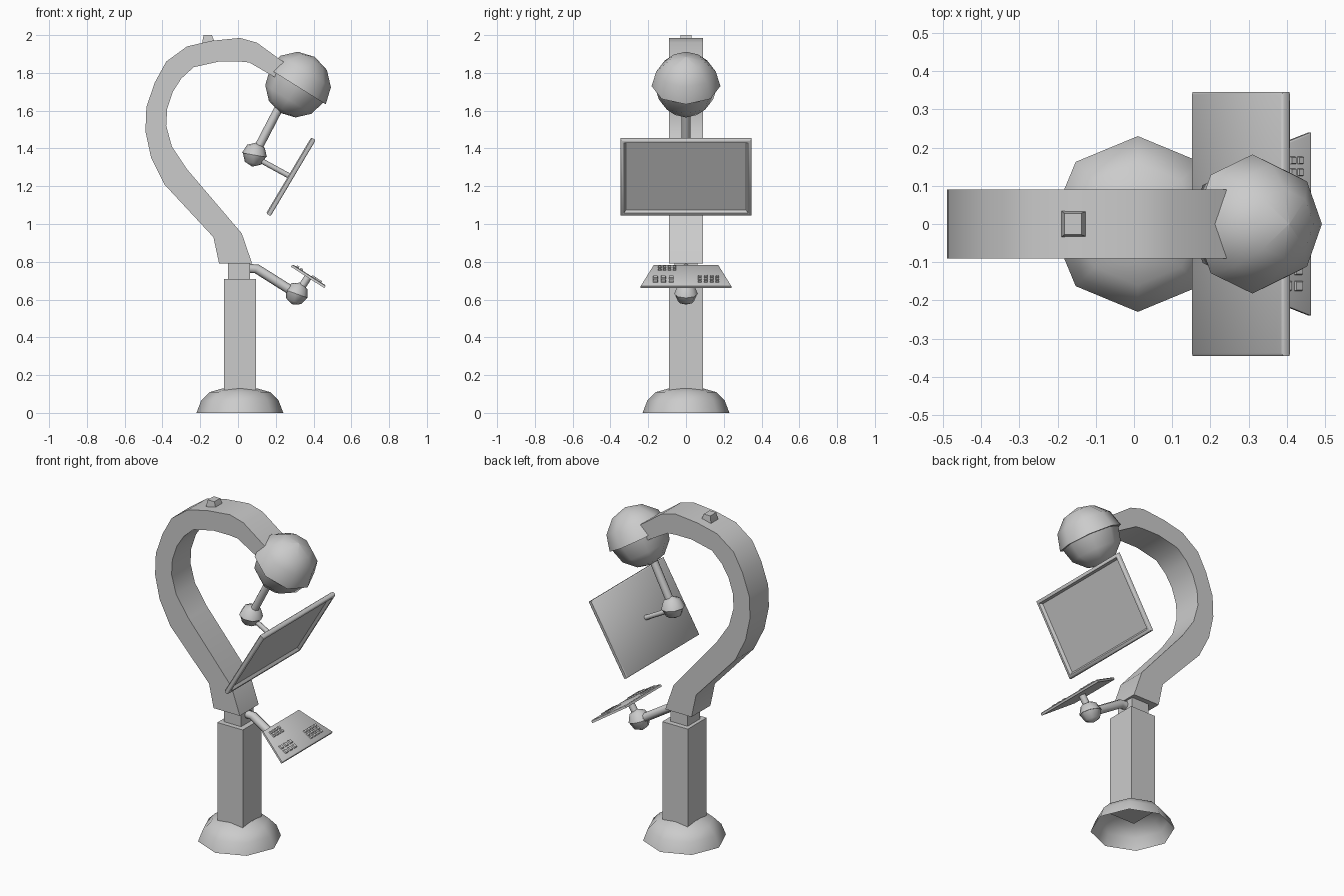
import bpy, bmesh, math
from mathutils import Matrix, Vector

if "Cube" in bpy.data.objects:
    bpy.data.objects.remove(bpy.data.objects["Cube"])


def finish(name, bm, angle=50):
    bmesh.ops.remove_doubles(bm, verts=bm.verts, dist=0.0002)
    bmesh.ops.recalc_face_normals(bm, faces=bm.faces)
    me = bpy.data.meshes.new(name)
    bm.to_mesh(me)
    bm.free()
    ob = bpy.data.objects.new(name, me)
    bpy.context.collection.objects.link(ob)
    bpy.ops.object.select_all(action='DESELECT')
    ob.select_set(True)
    bpy.context.view_layer.objects.active = ob
    bpy.ops.object.shade_smooth_by_angle(angle=math.radians(angle))
    return ob


def loft(bm, rings, caps=True):
    """Skin a list of equal-length rings of points."""
    vs = [[bm.verts.new(p) for p in r] for r in rings]
    n = len(vs[0])
    for a, b in zip(vs, vs[1:]):
        for i in range(n):
            j = (i + 1) % n
            bm.faces.new((a[i], a[j], b[j], b[i]))
    if caps:
        bm.faces.new(vs[0])
        bm.faces.new(vs[-1])


def lathe(name, profile, mat, segs=8, caps=True):
    bm = bmesh.new()
    rings = [[mat @ Vector((r * math.cos(math.tau * i / segs),
                            r * math.sin(math.tau * i / segs), z))
              for i in range(segs)] for r, z in profile]
    loft(bm, rings, caps)
    return finish(name, bm)


def ball(name, x, z, tilt, R, r, steps=3, segs=8):
    """Ball made of a slightly larger tilted upper shell over a lower one."""
    a = [math.pi / 2 * i / steps for i in range(steps + 1)]
    prof = [(max(R * math.sin(t), 0.001), R * math.cos(t)) for t in a]
    prof += [(max(r * math.cos(t), 0.001), -r * math.sin(t)) for t in a]
    mat = Matrix.Translation((x, 0, z)) @ Matrix.Rotation(math.radians(tilt), 4, 'Y')
    return lathe(name, prof, mat, segs)


def rod(name, pts, r, segs=8):
    """Tube along x,z points, bent only in the xz plane."""
    p = [Vector((x, 0, z)) for x, z in pts]
    bm = bmesh.new()
    rings = []
    for i, c in enumerate(p):
        d = (p[min(i + 1, len(p) - 1)] - p[max(i - 1, 0)]).normalized()
        side = Vector((d.z, 0, -d.x))
        rings.append([c + side * r * math.cos(math.tau * k / segs)
                      + Vector((0, r * math.sin(math.tau * k / segs), 0)) for k in range(segs)])
    loft(bm, rings)
    return finish(name, bm)


def rect(hx, hy, z, cx=0.0, cy=0.0):
    return [Vector((cx + sx * hx, cy + sy * hy, z))
            for sx, sy in ((-1, -1), (1, -1), (1, 1), (-1, 1))]


def blocks(name, rings, mat=Matrix()):
    bm = bmesh.new()
    loft(bm, [[mat @ v for v in r] for r in rings])
    return finish(name, bm)


def frame(x, z, u, n):
    """Matrix whose local x is u, local z is n (both in the xz plane)."""
    u, n = Vector((u[0], 0, u[1])).normalized(), Vector((n[0], 0, n[1])).normalized()
    v = n.cross(u)
    m = Matrix((u, v, n)).transposed().to_4x4()
    return Matrix.Translation((x, 0, z)) @ m


# Base, hollow underneath
lathe("base", [(0.23, 0), (0.205, 0.065), (0.16, 0.11), (0.09, 0.13)],
      Matrix.Translation((0.01, 0, 0)), caps=False)
# Column and neck
blocks("column", [rect(0.085, 0.09, 0.11, 0.01), rect(0.085, 0.09, 0.71, 0.01)])
blocks("neck", [rect(0.058, 0.06, 0.70, 0.005), rect(0.058, 0.06, 0.80, 0.005)])

# Curved main arm with rectangular section
outer = [(-.10, .79), (-.13, .93), (-.39, 1.21), (-.46, 1.35), (-.49, 1.49), (-.485, 1.62),
         (-.44, 1.75), (-.38, 1.86), (-.27, 1.94), (-.14, 1.97), (.01, 1.985), (.10, 1.96),
         (.21, 1.88), (.36, 1.78)]
inner = [(.075, .79), (.02, .95), (-.27, 1.29), (-.35, 1.41), (-.38, 1.52), (-.375, 1.61),
         (-.345, 1.70), (-.30, 1.77), (-.235, 1.83), (-.10, 1.86), (.01, 1.86), (.06, 1.855),
         (.155, 1.80), (.29, 1.72)]
blocks("main_arm", [[Vector((o[0], -.09, o[1])), Vector((i[0], -.09, i[1])),
                     Vector((i[0], .09, i[1])), Vector((o[0], .09, o[1]))]
                    for o, i in zip(outer, inner)])
blocks("top_knob", [rect(0.036, 0.036, 1.93, -0.155), rect(0.032, 0.033, 1.965, -0.157),
                    rect(0.022, 0.028, 2.0, -0.16)])

# Head ball, joints and rods
ball("head_ball", 0.31, 1.73, 32, 0.182, 0.166)
rod("screen_upper_rod", [(0.23, 1.64), (0.087, 1.365)], 0.023)
ball("screen_joint", 0.087, 1.365, 10, 0.067, 0.062, 2)
rod("screen_lower_rod", [(0.087, 1.355), (0.275, 1.252)], 0.014)
rod("keyboard_arm", [(0.05, 0.765), (0.10, 0.762), (0.31, 0.63)], 0.025)
ball("keyboard_joint", 0.31, 0.63, 20, 0.063, 0.060, 2)
rod("keyboard_rod", [(0.32, 0.64), (0.375, 0.725)], 0.02)

# Screen with a raised frame and recessed panel
m = frame(0.28, 1.25, (0.51, 0.86), (0.86, -0.51))
blocks("screen", [rect(0.228, 0.338, -0.014), rect(0.234, 0.346, -0.008), rect(0.234, 0.346, 0.008),
                  rect(0.228, 0.34, 0.014), rect(0.216, 0.328, 0.014), rect(0.206, 0.318, -0.002)], m)

# Keyboard plate, wider towards the user
k = frame(0.373, 0.724, (0.843, -0.538), (0.538, 0.843))


def plate(z, g=0.0):
    return [Vector((-.105 + g, -.17 + g, z)), Vector((.105 - g, -.24 + g, z)),
            Vector((.105 - g, .24 - g, z)), Vector((-.105 + g, .17 - g, z))]


blocks("keyboard_plate", [plate(-0.008), plate(0.004), plate(0.008, 0.006)], k)

# Key groups: centre u, centre v, rows, columns, u pitch, v pitch
bm = bmesh.new()
for cu, cv, rows, cols, pu, pv in ((-0.062, -0.10, 2, 4, 0.024, 0.026),
                                   (0.045, -0.12, 2, 3, 0.034, 0.042),
                                   (0.045, 0.12, 3, 4, 0.023, 0.031)):
    for i in range(rows):
        for j in range(cols):
            u, v = cu + (i - (rows - 1) / 2) * pu, cv + (j - (cols - 1) / 2) * pv
            a, b = pu * 0.36, pv * 0.32
            loft(bm, [[k @ q for q in r] for r in (rect(a, b, 0.006, u, v),
                                                   rect(a * 0.8, b * 0.8, 0.016, u, v))])
finish("keys", bm, 30)
